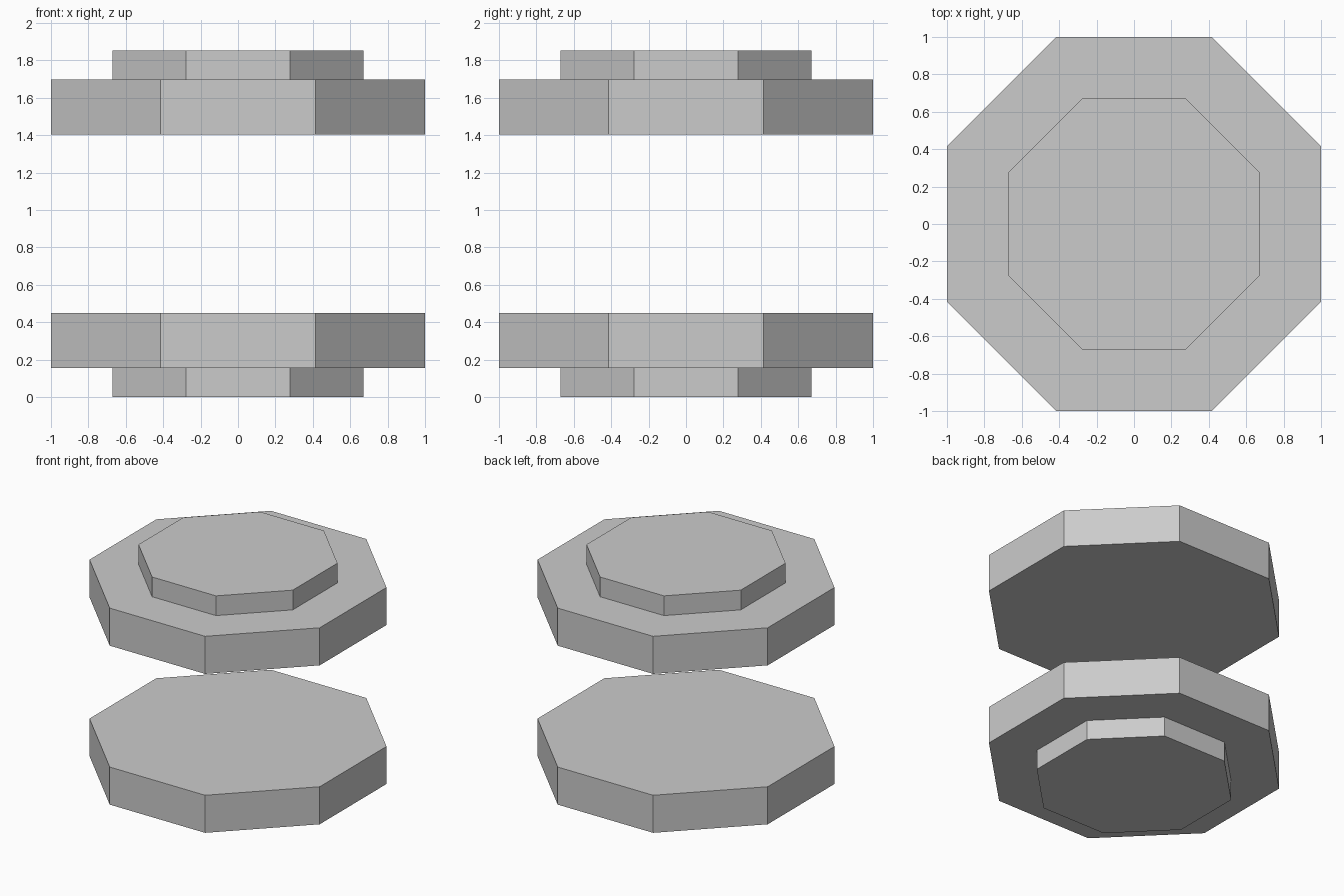
import bpy
import bmesh
from math import cos, sin, pi

SIDES = 8
PLATE_APOTHEM = 1.0
STEP_APOTHEM = 0.67
HEIGHT = 1.853

cube = bpy.data.objects.get("Cube")
if cube:
    bpy.data.objects.remove(cube, do_unlink=True)

# Plain grey for everything
grey = bpy.data.materials.new("light_grey")
grey.use_nodes = True
colour = (0.6, 0.6, 0.6, 1.0)
grey.diffuse_color = colour
grey.node_tree.nodes["Principled BSDF"].inputs["Base Color"].default_value = colour


def stepped_octagon(name, profile):
    """Stack octagonal rings given as (apothem, z) and cap both ends."""
    bm = bmesh.new()
    rings = []
    for apothem, z in profile:
        radius = apothem / cos(pi / SIDES)
        angles = [(i + 0.5) * 2 * pi / SIDES for i in range(SIDES)]
        rings.append([bm.verts.new((radius * cos(a), radius * sin(a), z)) for a in angles])
    for low, high in zip(rings, rings[1:]):
        for i in range(SIDES):
            j = (i + 1) % SIDES
            bm.faces.new((low[i], low[j], high[j], high[i]))
    bm.faces.new(rings[0])
    bm.faces.new(rings[-1])
    bmesh.ops.recalc_face_normals(bm, faces=bm.faces)
    mesh = bpy.data.meshes.new(name)
    bm.to_mesh(mesh)
    bm.free()
    mesh.materials.append(grey)
    obj = bpy.data.objects.new(name, mesh)
    bpy.context.collection.objects.link(obj)
    return obj


# Small step outside, wide plate towards the gap
profile = [(STEP_APOTHEM, 0.0), (STEP_APOTHEM, 0.155),
           (PLATE_APOTHEM, 0.155), (PLATE_APOTHEM, 0.45)]
stepped_octagon("lower_plate", profile)

# Upper plate mirrors the lower one
stepped_octagon("upper_plate", [(a, HEIGHT - z) for a, z in reversed(profile)])
